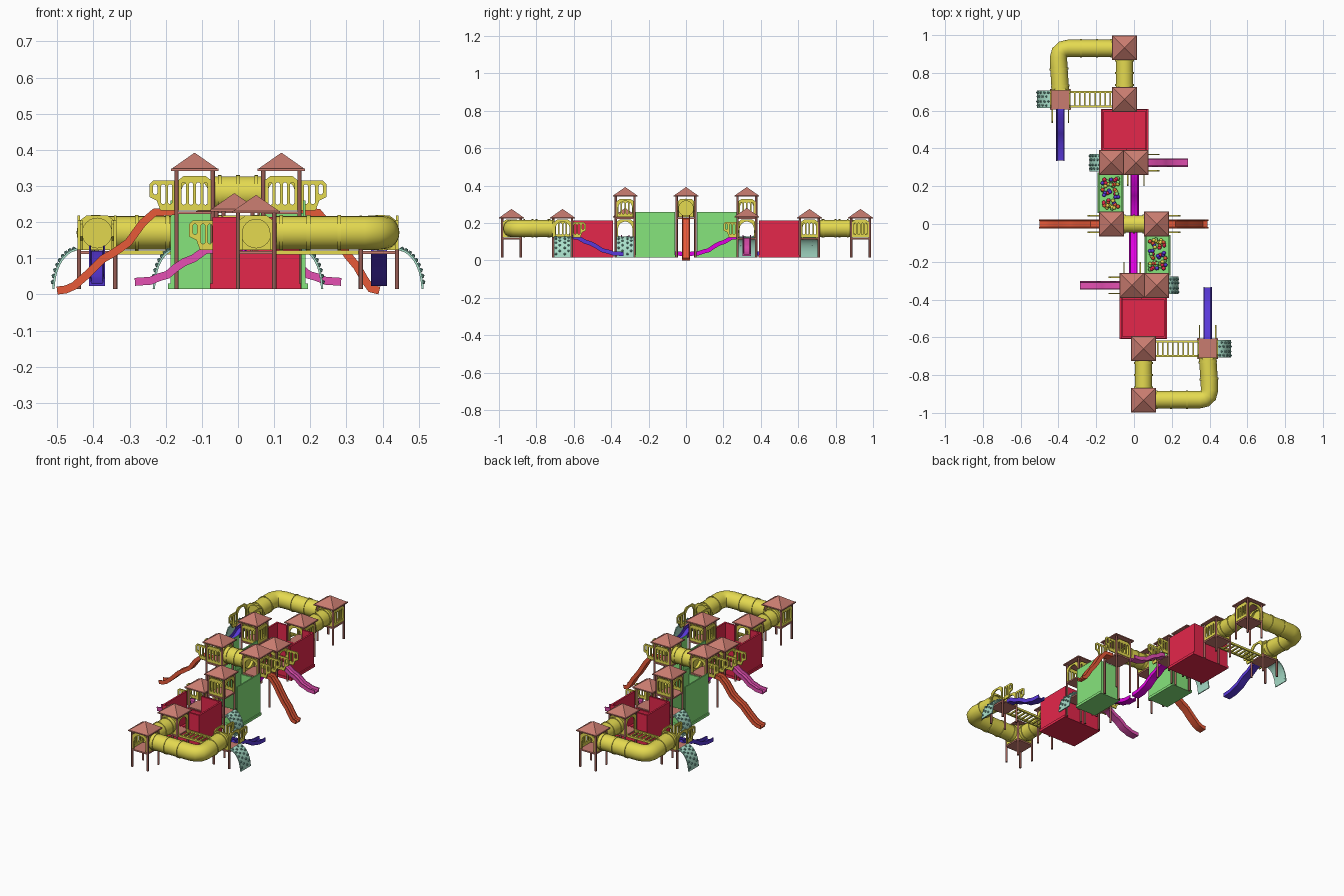
import bpy, bmesh, random
from math import sin, cos, pi, radians
from mathutils import Vector, Matrix

if "Cube" in bpy.data.objects:
    bpy.data.objects.remove(bpy.data.objects["Cube"])

random.seed(4)
COL = dict(post=(.32, .11, .09), roof=(.58, .2, .16), yellow=(.78, .7, .08), red=(.78, .02, .07),
           green=(.24, .78, .2), blue=(.1, .04, .7), magenta=(.75, 0, .75), pink=(.78, .08, .45),
           orange_red=(.8, .1, .04), teal=(.4, .75, .6), dark_teal=(.2, .45, .38))
MATS = {}
for k, c in COL.items():
    MATS[k] = bpy.data.materials.new(k)
    MATS[k].diffuse_color = (*c, 1)


def add(name, mesh, col):
    ob = bpy.data.objects.new(name, mesh)
    mesh.materials.clear()
    mesh.materials.append(MATS[col])
    bpy.context.collection.objects.link(ob)
    return ob


def finish(name, bm, col):
    bmesh.ops.recalc_face_normals(bm, faces=bm.faces)
    me = bpy.data.meshes.new(name)
    bm.to_mesh(me)
    bm.free()
    return add(name, me, col)


def boxes(name, col, *spans):
    bm = bmesh.new()
    for x0, x1, y0, y1, z0, z1 in spans:
        m = Matrix.Translation(((x0 + x1) / 2, (y0 + y1) / 2, (z0 + z1) / 2)) @ \
            Matrix.Diagonal((x1 - x0, y1 - y0, z1 - z0, 1))
        bmesh.ops.create_cube(bm, size=1, matrix=m)
    return finish(name, bm, col)


def sweep(name, col, path, section, cap=True):
    # section points are (side, up) pairs carried along the path
    bm = bmesh.new()
    P = [Vector(p) for p in path]
    rows = []
    for i, p in enumerate(P):
        t = (P[min(i + 1, len(P) - 1)] - P[max(i - 1, 0)]).normalized()
        s = t.cross(Vector((0, 0, 1))).normalized()
        u = s.cross(t)
        rows.append([bm.verts.new(p + s * a + u * b) for a, b in section])
    n = len(section)
    for r, q in zip(rows, rows[1:]):
        for j in range(n):
            bm.faces.new((r[j], r[(j + 1) % n], q[(j + 1) % n], q[j]))
    if cap:
        bm.faces.new(rows[0])
        bm.faces.new(rows[-1])
    return finish(name, bm, col)


def circle(r, n=24, cx=0, cy=0):
    return [(cx + r * cos(2 * pi * i / n), cy + r * sin(2 * pi * i / n)) for i in range(n)]


def tube(name, path, rings):
    sweep(name, 'yellow', path, circle(.046), cap=False)
    for a, d in rings:
        a, d = Vector(a), Vector(d).normalized() * .005
        sweep(name + '_collar', 'yellow', [a - d, a + d], circle(.0495))


def slide(name, col, start, d, prof, w=.0225):
    path = [(start[0] + d[0] * s, start[1] + d[1] * s, z) for s, z in prof]
    sec = [(-w, -.006), (w, -.006), (w, .016), (w - .005, .016), (w - .007, .001),
           (-w + .007, .001), (-w + .005, .016), (-w, .016)]
    sweep(name, col, path, sec)


def panel(name, pos, ang, loops, th=.0035):
    # flat plate with holes, standing on pos, local x turned by ang
    cu = bpy.data.curves.new(name, 'CURVE')
    cu.dimensions, cu.fill_mode, cu.extrude = '2D', 'BOTH', th
    for pts in loops:
        sp = cu.splines.new('POLY')
        sp.points.add(len(pts) - 1)
        for q, (a, b) in zip(sp.points, pts):
            q.co = (a, b, 0, 1)
        sp.use_cyclic_u = True
    tmp = bpy.data.objects.new('tmp', cu)
    bpy.context.collection.objects.link(tmp)
    dg = bpy.context.evaluated_depsgraph_get()
    me = bpy.data.meshes.new_from_object(tmp.evaluated_get(dg))
    bpy.data.objects.remove(tmp)
    me.transform(Matrix.Translation(pos) @ Matrix.Rotation(ang, 4, 'Z') @ Matrix.Rotation(pi / 2, 4, 'X'))
    add(name, me, 'yellow')


def slot(cx, z0, z1, r=.006):
    return [(cx + r * cos(pi * i / 6), z1 - r + r * sin(pi * i / 6)) for i in range(7)] + \
           [(cx - r * cos(pi * i / 6), z0 + r - r * sin(pi * i / 6)) for i in range(7)]


RECT = [(-.047, .003), (.047, .003), (.047, .085), (.03, .098), (-.03, .098), (-.047, .085)]
BARS = [RECT] + [slot(c, .018, .08) for c in (-.03, -.01, .01, .03)]
RING = [RECT, circle(.041, 24, 0, .05)]
ARCH = [[(-.047, .003), (-.038, .003)] + [(-.038 * cos(pi * i / 12), .05 + .038 * sin(pi * i / 12))
        for i in range(13)] + [(.038, .003), (.047, .003)] + RECT[2:]]
RAIL = [[(0, .003), (.04, .003), (.05, .03), (.07, .04), (.07, .075), (.06, .085), (0, .085)],
        slot(.013, .02, .075), slot(.032, .02, .075), slot(.054, .046, .075)]


def side(x, y, z, deg, loops):
    a = radians(deg)
    panel('barrier_panel', (x + .05 * cos(a), y + .05 * sin(a), z), a + pi / 2, loops)


def rails(x, y, z, deg):
    a = radians(deg)
    for s in (-.043, .043):
        panel('slide_rail', (x + .055 * cos(a) - s * sin(a), y + .055 * sin(a) + s * cos(a), z), a, RAIL)


def tower(x, y, floors, top, roof=True):
    for sx in (-.05, .05):
        for sy in (-.05, .05):
            bm = bmesh.new()
            bmesh.ops.create_cone(bm, cap_ends=True, segments=12, radius1=.006, radius2=.006, depth=top - .015,
                                  matrix=Matrix.Translation((x + sx, y + sy, (top + .015) / 2)))
            finish('tower_post', bm, 'post')
    for z in floors:
        boxes('tower_floor', 'roof', (x - .054, x + .054, y - .054, y + .054, z - .008, z))
    if roof:
        bm = bmesh.new()
        bmesh.ops.create_cone(bm, cap_ends=True, segments=4, radius1=.065 * 2 ** .5, radius2=.001, depth=.045,
                              matrix=Matrix.Translation((x, y, top + .0275)) @ Matrix.Rotation(pi / 4, 4, 'Z'))
        finish('tower_roof', bm, 'roof')
        boxes('roof_eave', 'roof', (x - .066, x + .066, y - .066, y + .066, top, top + .006))


def climber(x, y, reach):
    path = [(x + reach * sin(pi / 2 * i / 10), y, .015 + .11 * cos(pi / 2 * i / 10)) for i in range(10)]
    path.append((x + reach, y, .015))
    path[-1] = (x + reach + .001, y, .015)
    sweep('climbing_wall', 'teal', path, [(-.046, -.003), (.046, -.003), (.046, .003), (-.046, .003)])
    bm = bmesh.new()
    for i in range(1, 10):
        for o in (-.025, .022):
            p = Vector(path[i]) + Vector((.003, o + .01 * (-1) ** i, .002))
            bmesh.ops.create_icosphere(bm, subdivisions=1, radius=.007, matrix=Matrix.Translation(p))
    finish('climbing_holds', bm, 'dark_teal')


LO, HI = .12, .23
WAVE = [(0, .12), (.03, .118), (.07, .095), (.10, .086), (.13, .07), (.16, .05), (.19, .043), (.22, .033), (.275, .03)]

# end tower and inner low tower joined by a short tube
tower(.05, -.933, [LO], .225)
tower(.05, -.66, [LO], .225)
side(.05, -.933, LO, 180, BARS)
side(.05, -.933, LO, -90, ARCH)
side(.05, -.933, LO, 0, RING)
side(.05, -.933, LO, 90, RING)
side(.05, -.66, LO, -90, RING)
side(.05, -.66, LO, 180, BARS)
side(.05, -.66, LO, 0, ARCH)
side(.05, -.66, LO, 90, ARCH)
tube('short_tube', [(.05, -.883, .171), (.05, -.71, .171)], [((.05, y, .171), (0, 1, 0)) for y in (-.865, -.8, -.735)])

# long bent tube to the open platform
tube('bent_tube', [(.10, -.93, .171), (.35, -.93, .171), (.375, -.924, .171), (.393, -.908, .171),
                   (.40, -.88, .171), (.398, -.83, .171), (.39, -.71, .171)],
     [((x, -.93, .171), (1, 0, 0)) for x in (.12, .195, .28)] +
     [((.397, -.82, .171), (-.06, 1, 0)), ((.391, -.73, .171), (-.06, 1, 0))])

# open platform with blue slide, climbing wall and ladder bridge
tower(.39, -.66, [LO], .125, roof=False)
side(.39, -.66, LO, -90, RING)
side(.39, -.66, LO, 180, ARCH)
side(.39, -.66, LO, 0, ARCH)
rails(.39, -.66, LO, 90)
slide('blue_slide', 'blue', (.39, -.61), (0, 1), WAVE)
climber(.44, -.66, .07)
boxes('ladder_bridge', 'yellow', (.10, .34, -.703, -.693, .11, .122), (.10, .34, -.627, -.617, .11, .122),
      *[(x - .004, x + .004, -.695, -.625, .112, .12) for x in [.125 + .027 * i for i in range(8)]])

# red play pit
boxes('red_pit', 'red', (-.077, .175, -.608, -.387, .015, .03), (-.07, -.06, -.605, -.39, .03, .215),
      (.16, .17, -.605, -.39, .03, .215), (-.06, 0, -.605, -.595, .03, .215), (.1, .16, -.605, -.595, .03, .215),
      (0, .1, -.605, -.595, .03, LO), (.04, .16, -.40, -.39, .03, .215), (-.06, .04, -.40, -.39, .03, LO))
boxes('red_pit_mat', 'red', (-.04, .14, -.575, -.42, .03, .036), (.035, .065, -.512, -.482, .036, .04))

# twin towers, one low and one tall
tower(-.01, -.325, [LO], .23)
tower(.12, -.325, [LO, HI], .342)
rails(-.01, -.325, LO, 180)
rails(-.01, -.325, LO, 90)
side(-.01, -.325, LO, 180, ARCH)
side(-.01, -.325, LO, 90, ARCH)
for d in (-90, 180, 90):
    side(.12, -.325, HI, d, BARS)
side(.12, -.325, HI, 0, ARCH)
slide('pink_slide', 'pink', (-.065, -.325), (-1, 0), [(s * .8, z) for s, z in WAVE])
slide('magenta_slide', 'magenta', (-.003, -.275), (0, 1), [(s * .95, z) for s, z in WAVE])
climber(.172, -.325, .06)

# green ball pit
boxes('green_pit', 'green', (.055, .193, -.272, -.057, .015, .03), (.18, .187, -.27, -.06, .03, .26),
      (.06, .067, -.27, -.06, .03, .26), (.067, .18, -.27, -.263, .03, LO), (.067, .18, -.067, -.06, .03, .225))
for c in ('red', 'blue', 'yellow', 'green', 'orange_red'):
    bm = bmesh.new()
    for i in range(10):
        p = (random.uniform(.08, .167), random.uniform(-.25, -.08), random.uniform(.04, .06))
        bmesh.ops.create_icosphere(bm, subdivisions=2, radius=.0105, matrix=Matrix.Translation(p))
    finish('pit_balls', bm, c)

# middle tall tower
tower(.12, 0, [HI], .342)
side(.12, 0, HI, 180, RING)
side(.12, 0, HI, 0, ARCH)
side(.12, 0, HI, -90, ARCH)
side(.12, 0, HI, 90, BARS)
rails(.12, 0, HI, 0)

# second half is the first turned half a circle
turn = Matrix.Rotation(pi, 4, 'Z')
for ob in list(bpy.context.collection.objects):
    c = ob.copy()
    c.matrix_basis = turn @ ob.matrix_basis
    bpy.context.collection.objects.link(c)

# middle tube and the two tall slides
tube('middle_tube', [(-.07, 0, .281), (.07, 0, .281)], [((x, 0, .281), (1, 0, 0)) for x in (-.05, 0, .05)])
slide('long_red_slide', 'orange_red', (-.17, 0), (-1, 0),
      [(0, .226), (.06, .222), (.09, .195), (.13, .14), (.17, .112), (.20, .095), (.24, .055), (.28, .02), (.305, .009), (.33, .006)])
slide('steep_red_slide', 'orange_red', (.17, 0), (1, 0),
      [(0, .226), (.05, .222), (.08, .185), (.11, .135), (.13, .105), (.155, .075), (.175, .04), (.195, .012), (.22, .006)])

for ob in bpy.context.collection.objects:
    ob.select_set(True)
    bpy.context.view_layer.objects.active = ob
bpy.ops.object.shade_smooth_by_angle(angle=radians(32))

for m in bpy.data.materials:
    if m.users and not m.is_grease_pencil:
        m.use_nodes = True
        m.node_tree.nodes["Principled BSDF"].inputs["Base Color"].default_value = m.diffuse_color
